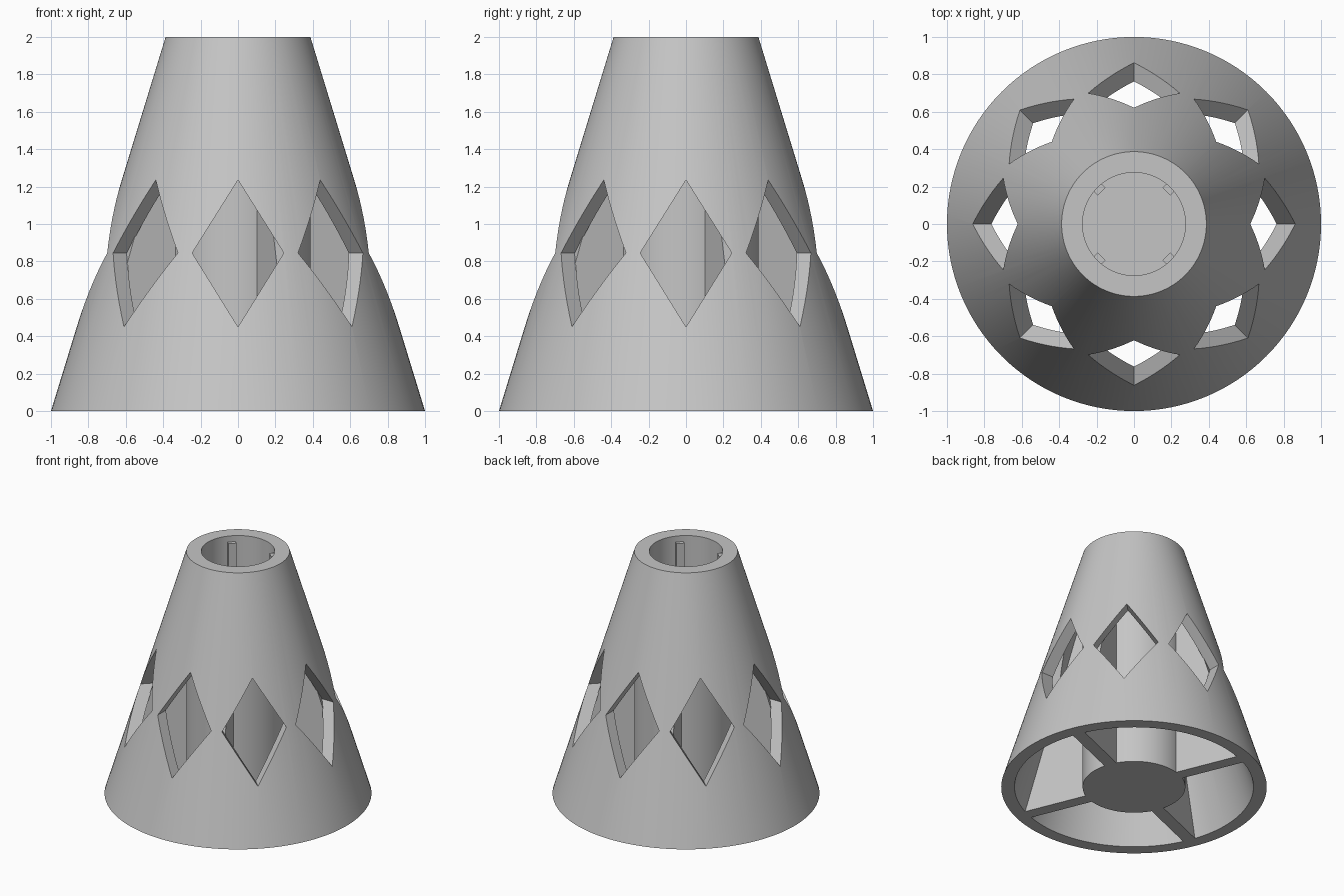
import bpy, bmesh
from math import pi, radians
from mathutils import Matrix, Vector

if "Cube" in bpy.data.objects:
    bpy.data.objects.remove(bpy.data.objects["Cube"], do_unlink=True)

grey = bpy.data.materials.new("plain grey")
grey.use_nodes = True
grey.diffuse_color = (0.56, 0.56, 0.56, 1)
grey.node_tree.nodes["Principled BSDF"].inputs["Base Color"].default_value = grey.diffuse_color

SEGMENTS = 128
TOP_R, CORE_R, BORE_R, WALL = 0.387, 0.387, 0.275, 0.1
SLOPE = (1 - TOP_R) / 2
FLOOR = 0.1
MEET_Z = (1 - WALL - CORE_R) / SLOPE  # height where cavity closes on the core


def make_object(name, bm):
    bmesh.ops.recalc_face_normals(bm, faces=bm.faces)
    mesh = bpy.data.meshes.new(name)
    bm.to_mesh(mesh)
    bm.free()
    mesh.materials.append(grey)
    obj = bpy.data.objects.new(name, mesh)
    bpy.context.collection.objects.link(obj)
    return obj


def prism(name, points, direction, angle):
    """Extrude a flat outline, then turn it about the vertical axis."""
    bm = bmesh.new()
    face = bm.faces.new([bm.verts.new(p) for p in points])
    ext = bmesh.ops.extrude_face_region(bm, geom=[face])
    moved = [v for v in ext["geom"] if isinstance(v, bmesh.types.BMVert)]
    bmesh.ops.translate(bm, verts=moved, vec=Vector(direction))
    bmesh.ops.rotate(bm, verts=bm.verts, cent=(0, 0, 0),
                     matrix=Matrix.Rotation(radians(angle), 3, "Z"))
    return make_object(name, bm)


# Conical shell and hollow core, turned as one closed profile
profile = [(0, 0), (CORE_R, 0), (CORE_R, MEET_Z), (1 - WALL, 0), (1, 0),
           (TOP_R, 2), (BORE_R, 2), (BORE_R, FLOOR), (0, FLOOR)]
bm = bmesh.new()
verts = [bm.verts.new((r, 0, z)) for r, z in profile]
edges = [bm.edges.new(pair) for pair in zip(verts, verts[1:])]
bmesh.ops.spin(bm, geom=verts + edges, cent=(0, 0, 0), axis=(0, 0, 1),
               angle=2 * pi, steps=SEGMENTS, use_merge=True)
bmesh.ops.remove_doubles(bm, verts=bm.verts, dist=0.0001)
body = make_object("tapered_body", bm)
bpy.context.view_layer.objects.active = body
body.select_set(True)

# Eight diamond windows cut through the shell only
for i in range(8):
    diamond = [(0.45, 0, 0.45), (0.45, 0.245, 0.845), (0.45, 0, 1.235), (0.45, -0.245, 0.845)]
    cutter = prism("window_cutter", diamond, (0.7, 0, 0), i * 45)
    cutter.hide_render = True
    cut = body.modifiers.new("window", "BOOLEAN")
    cut.operation = "DIFFERENCE"
    cut.solver = "EXACT"
    cut.object = cutter
    bpy.ops.object.modifier_apply(modifier=cut.name)
    bpy.data.objects.remove(cutter, do_unlink=True)
bpy.ops.object.shade_smooth_by_angle(angle=radians(25))

for i in range(4):
    # Radial ribs joining core and shell
    half = 0.05
    outline = [(0.36, -half, 0), (0.904, -half, 0), (0.36, -half, (0.904 - 0.36) / SLOPE)]
    prism(f"rib_{i + 1}", outline, (0, 2 * half, 0), 22.5 + i * 90)
    # Slim keys along the bore
    key = [(0.245, -0.03, FLOOR), (0.29, -0.03, FLOOR), (0.29, -0.03, 1.95), (0.245, -0.03, 1.95)]
    prism(f"bore_key_{i + 1}", key, (0, 0.06, 0), 45 + i * 90)
